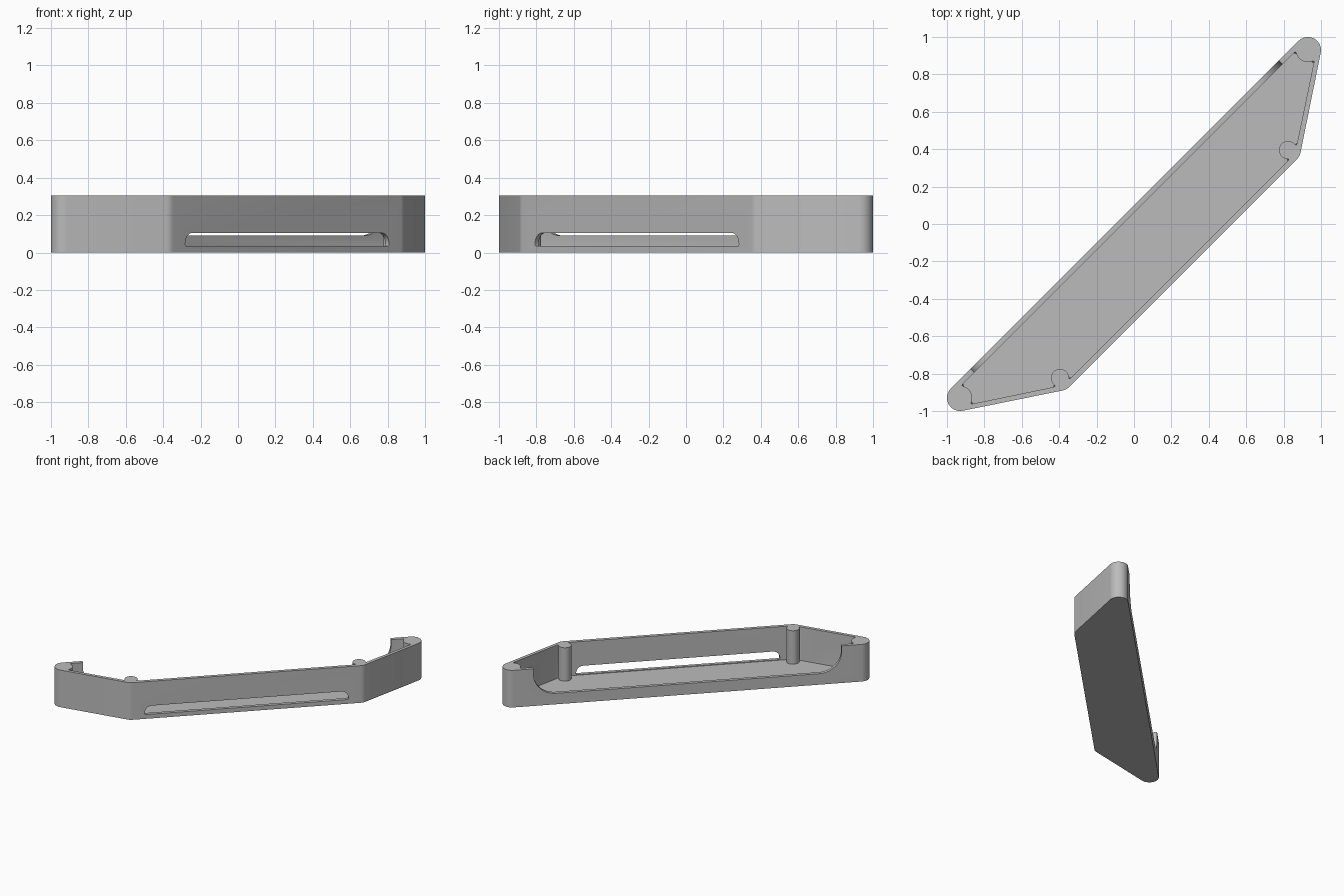
import bpy, bmesh, math
from mathutils import Vector as V

if "Cube" in bpy.data.objects:
    bpy.data.objects.remove(bpy.data.objects["Cube"])

H = 0.305            # overall height
FLOOR = 0.03         # floor thickness
WALL = 0.028         # wall thickness
BACK, FRONT = 0.07, -0.371
END = V((1.315, 0.0))        # centre of the rounded tip
CORNER = V((0.882, FRONT))   # front corner of the outline
POST = V((0.862, -0.302))    # screw post beside the front corner
POST_R, TIP_R = 0.048, 0.064
NORMAL = V((0.549, -0.836))  # outward direction of the slanted end wall
ALONG = V((0.836, 0.549))    # direction of the slanted end wall

grey = bpy.data.materials.new("mid grey")
grey.diffuse_color = (0.5, 0.5, 0.5, 1)
grey.use_nodes = True
grey.node_tree.nodes["Principled BSDF"].inputs["Base Color"].default_value = grey.diffuse_color


def arc(c, r, a0, a1, n):
    angles = [math.radians(a0 + (a1 - a0) * i / n) for i in range(n + 1)]
    return [c + V((math.cos(a), math.sin(a))) * r for a in angles]


def soften(a, k, b, n=6):
    """Rounded corner from a to b around the sharp point k."""
    return [a * (1 - t) ** 2 + k * 2 * t * (1 - t) + b * t * t
            for t in [i / n for i in range(n + 1)]]


def mirrored(half):
    return half + [V((-p.x, p.y)) for p in reversed(half)]


def prism(name, points, lo, hi, to3d, bevel=0, levels=(), segments=2):
    """Extrude a closed profile and round the rims lying at the given levels."""
    bm = bmesh.new()
    a = [bm.verts.new(to3d(p, lo)) for p in points]
    b = [bm.verts.new(to3d(p, hi)) for p in points]
    bm.faces.new(a)
    bm.faces.new(b)
    for i in range(len(a)):
        j = (i + 1) % len(a)
        bm.faces.new((a[i], a[j], b[j], b[i]))
    if bevel:
        rims = [e for e in bm.edges
                if any(all(abs(v.co.z - z) < 1e-5 for v in e.verts) for z in levels)]
        bmesh.ops.bevel(bm, geom=rims, offset=bevel, segments=segments,
                        profile=0.5, affect='EDGES')
    bmesh.ops.recalc_face_normals(bm, faces=bm.faces)
    me = bpy.data.meshes.new(name)
    bm.to_mesh(me)
    bm.free()
    me.materials.append(grey)
    ob = bpy.data.objects.new(name, me)
    bpy.context.collection.objects.link(ob)
    return ob


def flat(p, h):
    return (p.x, p.y, h)


def upright(p, h):
    return (p.x, h, p.y)


# Outer shell: rounded tips and softly rounded front corners
slant = math.degrees(math.atan2(NORMAL.y, NORMAL.x))
outline = arc(END, BACK, 90, slant, 20)
outline += soften(CORNER + ALONG * 0.02, CORNER, CORNER - V((0.02, 0)), 4)
tray = prism("tray", mirrored(outline), 0, H, flat, 0.007, (0, H))

# Cavity: bulges inward around the tips and the two screw posts
back_y, front_y = BACK - WALL, FRONT + WALL
wall0 = CORNER - NORMAL * WALL


def on_slant(p):
    """Closest point on the inner slanted wall."""
    return wall0 + ALONG * (p - wall0).dot(ALONG)


def crossing(c, r, sign):
    """Where a circle meets the inner slanted wall."""
    foot = on_slant(c)
    return foot + ALONG * sign * math.sqrt(max(r * r - (foot - c).length_squared, 0))


tip_back = V((END.x - math.sqrt(TIP_R ** 2 - back_y ** 2), back_y))
tip_wall = crossing(END, TIP_R, -1)
post_wall = crossing(POST, POST_R, 1)
post_front = V((POST.x - math.sqrt(POST_R ** 2 - (POST.y - front_y) ** 2), front_y))


def angle(c, p):
    return math.degrees(math.atan2(p.y - c.y, p.x - c.x)) % 360


tip = arc(END, TIP_R, angle(END, tip_back) + 14, angle(END, tip_wall) - 14, 12)
post = arc(POST, POST_R, angle(POST, post_wall) - 360 + 22,
           angle(POST, post_front) - 22, 24)
hollow = soften(tip_back - V((0.015, 0)), tip_back, tip[0], 4)
hollow += tip[1:-1]
hollow += soften(tip[-1], tip_wall, tip_wall - ALONG * 0.015, 4)
hollow += soften(post_wall + ALONG * 0.025, post_wall, post[0])
hollow += post[1:-1]
hollow += soften(post[-1], post_front, post_front - V((0.025, 0)))
cavity = prism("cavity_cutter", mirrored(hollow), FLOOR, H + 0.1, flat, 0.008, (FLOOR,))

# Wide opening in the back wall with rounded lower corners
NX, NZ, NR = 1.165, 0.09, 0.17
notch_half = [V((NX, H + 0.1))] + arc(V((NX - NR, NZ + NR)), NR, 0, -90, 14)
notch = prism("back_opening_cutter", mirrored(notch_half), -0.01, 0.2, upright)

# Long slot low in the front wall with rounded upper corners
SX, Z0, Z1, SR = 0.77, 0.035, 0.105, 0.055
slot_half = arc(V((SX - SR, Z1 - SR)), SR, 90, 0, 10)
slot_half += soften(V((SX, Z0 + 0.008)), V((SX, Z0)), V((SX - 0.008, Z0)), 3)
slot = prism("front_slot_cutter", mirrored(slot_half), -0.5, -0.31, upright)

# Cut the shell
bpy.context.view_layer.objects.active = tray
for cutter in (cavity, notch, slot):
    m = tray.modifiers.new(cutter.name, 'BOOLEAN')
    m.operation, m.solver, m.object = 'DIFFERENCE', 'EXACT', cutter
    bpy.ops.object.modifier_apply(modifier=m.name)
    bpy.data.objects.remove(cutter)

# Turn onto the diagonal and smooth the curves
tray.rotation_euler.z = math.radians(45)
tray.select_set(True)
bpy.ops.object.transform_apply(location=False, rotation=True, scale=False)
bpy.ops.object.shade_smooth_by_angle(angle=math.radians(35))
